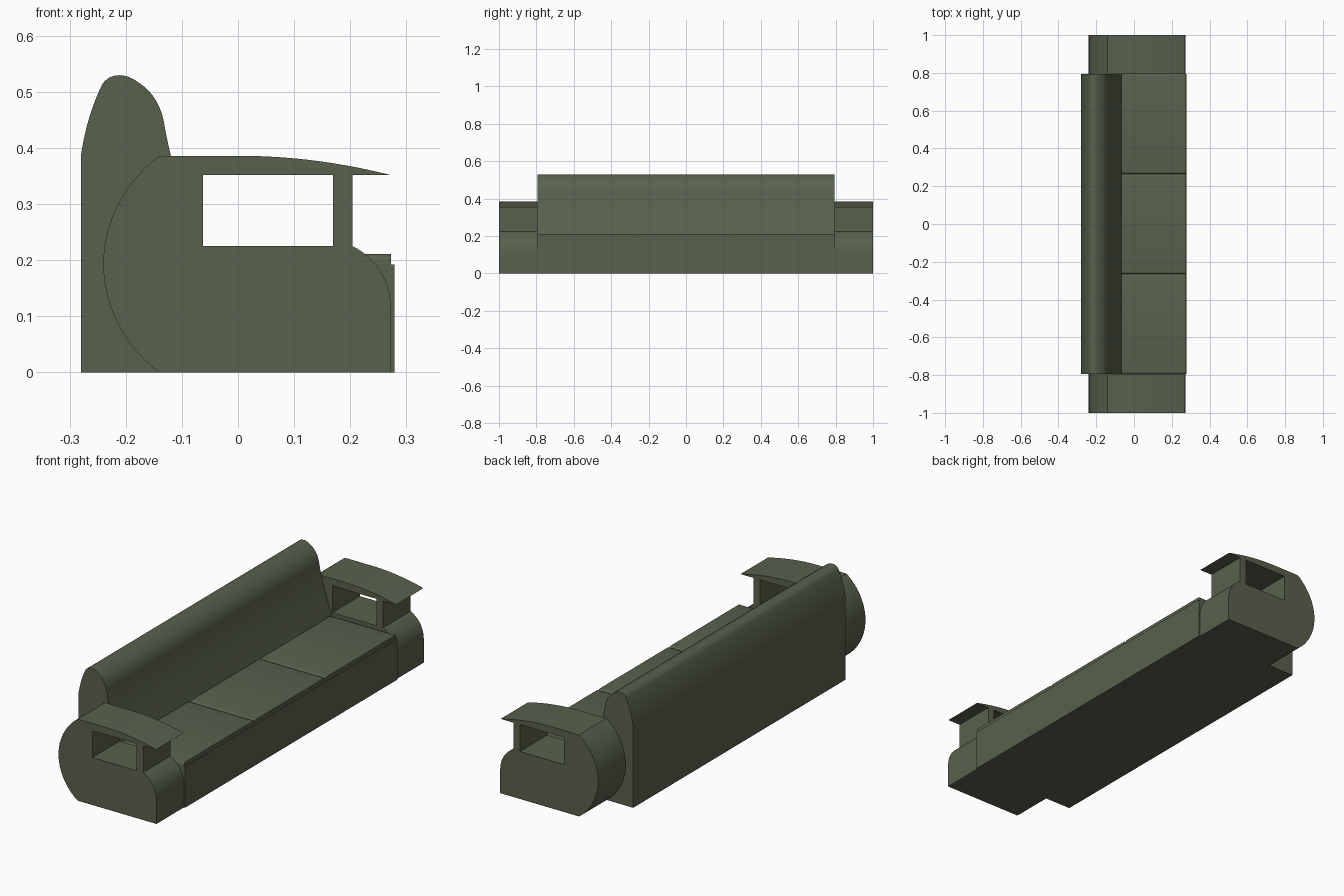
import bpy, bmesh
from mathutils import Vector
from mathutils.geometry import interpolate_bezier

if "Cube" in bpy.data.objects:
    bpy.data.objects.remove(bpy.data.objects["Cube"])

mat = bpy.data.materials.new("olive_fabric")
mat.diffuse_color = (0.10, 0.12, 0.075, 1)
mat.use_nodes = True
mat.node_tree.nodes["Principled BSDF"].inputs["Base Color"].default_value = mat.diffuse_color


def bez(a, b, c, d, n=14):
    """Points along a bezier in the x-z plane."""
    pts = interpolate_bezier(*[Vector((p[0], 0, p[1])) for p in (a, b, c, d)], n)
    return [(p.x, p.z) for p in pts]


def finish(name, bm):
    bmesh.ops.recalc_face_normals(bm, faces=bm.faces)
    me = bpy.data.meshes.new(name)
    bm.to_mesh(me)
    bm.free()
    ob = bpy.data.objects.new(name, me)
    bpy.context.collection.objects.link(ob)
    me.materials.append(mat)
    bpy.ops.object.select_all(action='DESELECT')
    ob.select_set(True)
    bpy.context.view_layer.objects.active = ob
    bpy.ops.object.shade_smooth_by_angle(angle=0.52)
    return ob


def extrude_profile(name, loops, y0, y1):
    """Fill x-z outlines (later loops are holes) and extrude along y."""
    bm = bmesh.new()
    edges = []
    for loop in loops:
        vs = [bm.verts.new((x, y0, z)) for x, z in loop]
        edges += [bm.edges.new((vs[i - 1], vs[i])) for i in range(len(vs))]
    bmesh.ops.remove_doubles(bm, verts=bm.verts, dist=1e-5)
    bmesh.ops.triangle_fill(bm, edges=bm.edges[:], use_beauty=True)
    ext = bmesh.ops.extrude_face_region(bm, geom=bm.faces[:], use_keep_orig=True)
    moved = [g for g in ext["geom"] if isinstance(g, bmesh.types.BMVert)]
    bmesh.ops.translate(bm, verts=moved, vec=(0, y1 - y0, 0))
    return finish(name, bm)


# Armrests: round back, overhanging top and a rectangular opening
arm = [(-0.14, 0), (0.273, 0)]
arm += bez((0.273, 0.11), (0.273, 0.165), (0.245, 0.205), (0.204, 0.225))
arm += [(0.204, 0.352)]
arm += bez((0.271, 0.352), (0.18, 0.375), (0.09, 0.386), (0, 0.386))
arm += bez((-0.14, 0.386), (-0.20, 0.343), (-0.24, 0.27), (-0.24, 0.193))
arm += bez((-0.24, 0.193), (-0.24, 0.116), (-0.20, 0.043), (-0.14, 0))[1:-1]
hole = [(-0.062, 0.225), (0.169, 0.225), (0.169, 0.352), (-0.062, 0.352)]
for side, name in ((-1, "armrest_right"), (1, "armrest_left")):
    extrude_profile(name, [arm, hole], side * 0.795, side)

# Backrest: straight rear, rounded crest, front sloping down to the seat
back = [(-0.062, 0), (-0.28, 0)]
back += bez((-0.28, 0.386), (-0.272, 0.44), (-0.258, 0.48), (-0.244, 0.509))
back += bez((-0.244, 0.509), (-0.233, 0.535), (-0.20, 0.535), (-0.178, 0.517))[1:]
back += bez((-0.178, 0.517), (-0.15, 0.50), (-0.135, 0.47), (-0.131, 0.44))[1:]
back += bez((-0.131, 0.44), (-0.118, 0.365), (-0.09, 0.28), (-0.062, 0.20))[1:]
extrude_profile("backrest", [back], -0.795, 0.795)

# Seat base
base = [(-0.062, 0), (0.279, 0), (0.279, 0.192), (-0.062, 0.192)]
extrude_profile("seat_base", [base], -0.795, 0.795)

# Three cushions with softened side edges
width = 1.59 / 3
for i in range(3):
    y0, y1 = -0.795 + i * width, -0.795 + (i + 1) * width
    bm = bmesh.new()
    bmesh.ops.create_cube(bm, size=1)
    for v in bm.verts:
        v.co = (0.273 if v.co.x > 0 else -0.07,
                y1 if v.co.y > 0 else y0,
                0.211 if v.co.z > 0 else 0.17)
    rims = [e for e in bm.edges
            if all(v.co.z > 0.2 for v in e.verts)
            and abs(e.verts[0].co.y - e.verts[1].co.y) < 1e-4]
    bmesh.ops.bevel(bm, geom=rims, offset=0.012, segments=4, profile=0.5, affect='EDGES')
    finish(f"seat_cushion_{i + 1}", bm)
